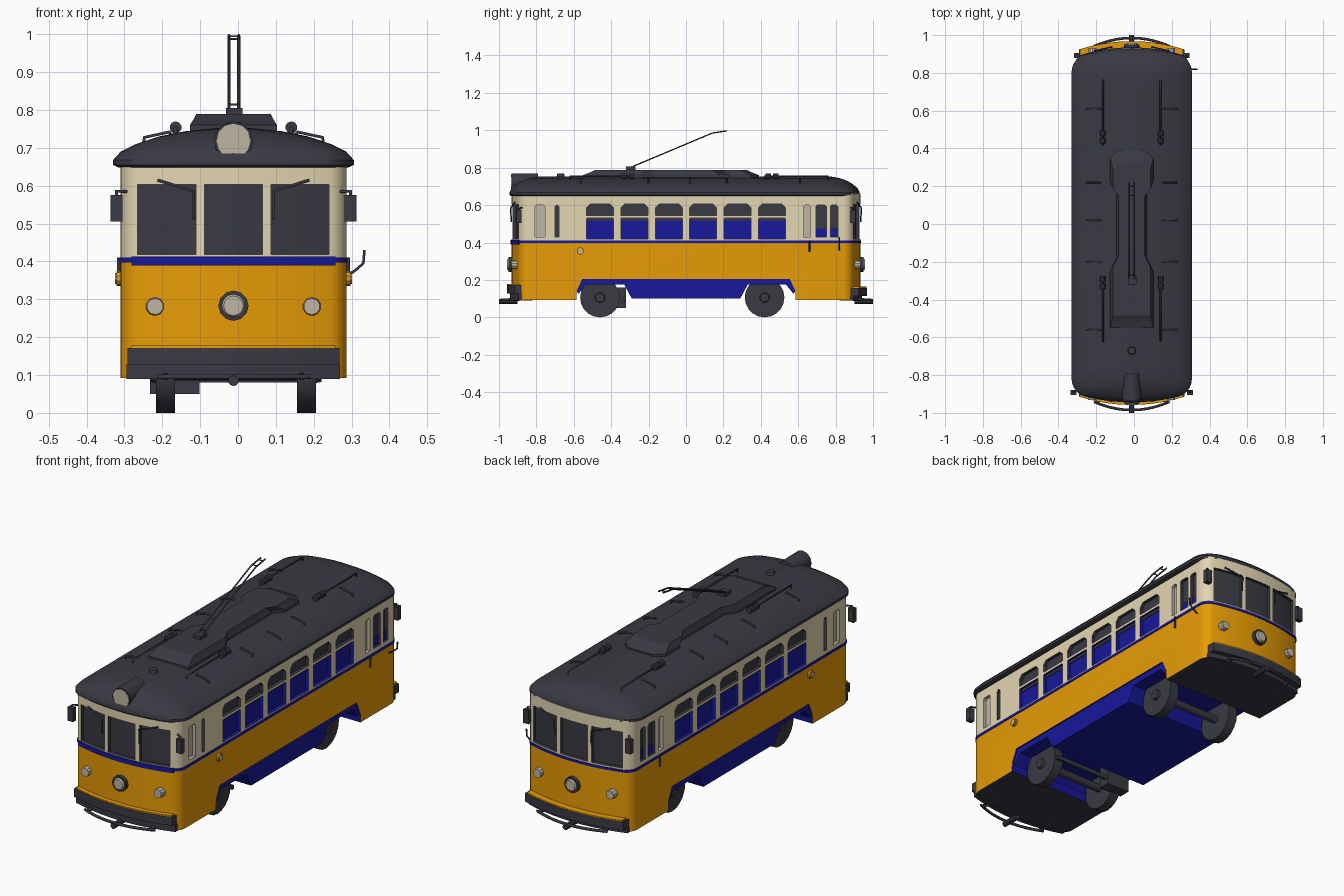
import bpy, bmesh, math
from mathutils import Vector, Matrix

if "Cube" in bpy.data.objects:
    bpy.data.objects.remove(bpy.data.objects["Cube"])

SHIFT = -0.012                      # body sits slightly off the bounding centre
W, L, BOW, R = 0.298, 0.932, 0.05, 0.04
parts = []


def material(name, rgb, rough=0.8):
    m = bpy.data.materials.new(name)
    m.use_nodes = True
    m.diffuse_color = (*rgb, 1)
    node = m.node_tree.nodes["Principled BSDF"]
    node.inputs["Base Color"].default_value = (*rgb, 1)
    node.inputs["Roughness"].default_value = rough
    return m


YELLOW = material("amber yellow", (0.97, 0.40, 0.002))
CREAM = material("cream", (0.78, 0.67, 0.45))
BLUE = material("deep blue", (0.009, 0.009, 0.33))
DARK = material("charcoal", (0.041, 0.041, 0.056))
LENS = material("lamp glass", (0.52, 0.47, 0.36))


def finish(name, bm, mats, smooth=True):
    bmesh.ops.recalc_face_normals(bm, faces=bm.faces)
    me = bpy.data.meshes.new(name)
    bm.to_mesh(me)
    bm.free()
    for m in mats:
        me.materials.append(m)
    ob = bpy.data.objects.new(name, me)
    bpy.context.collection.objects.link(ob)
    parts.append((ob, smooth))
    return ob


def skin(bm, rings, bands=None, caps=(0, 0)):
    """Join equal closed rings into a capped solid."""
    vs = [[bm.verts.new(p) for p in ring] for ring in rings]
    n = len(vs[0])
    for k, (a, b) in enumerate(zip(vs, vs[1:])):
        for i in range(n):
            j = (i + 1) % n
            bm.faces.new((a[i], a[j], b[j], b[i])).material_index = bands[k] if bands else caps[0]
    bm.faces.new(vs[0]).material_index = caps[0]
    bm.faces.new(vs[-1]).material_index = caps[1]


def plan(w, l, bow, r, z):
    """Rounded rectangle whose two ends bow outwards."""
    quarter = [(w - r + r * math.cos(a), l - bow - r + r * math.sin(a))
               for a in [math.pi / 2 * i / 6 for i in range(7)]]
    quarter += [((w - r) * s / 6, l - bow) for s in range(5, 0, -1)]
    quarter = [(x, y + bow * (1 - (x / w) ** 2)) for x, y in quarter]
    half = quarter + [(0, l)] + [(-x, y) for x, y in reversed(quarter)]
    return [Vector((x, y, z)) for x, y in half + [(-x, -y) for x, y in half]]


def prism(bm, pts, x0, x1, mat=0):
    skin(bm, [[(x, y, z) for y, z in pts] for x in (x0, x1)], [mat], (mat, mat))


def arc_y(x, off=0):
    return L - BOW * (x / W) ** 2 + off


def arc_band(bm, end, x0, x1, z0, z1, o0, o1, mat=0, n=10):
    rings = []
    for i in range(n + 1):
        x = x0 + (x1 - x0) * i / n
        a, b = end * arc_y(x, o0), end * arc_y(x, o1)
        rings.append([(x, a, z0), (x, b, z0), (x, b, z1), (x, a, z1)])
    skin(bm, rings, [mat] * n, (mat, mat))


def box(name, mat, x, y, z):
    bm = bmesh.new()
    prism(bm, [(y[0], z[0]), (y[1], z[0]), (y[1], z[1]), (y[0], z[1])], *x)
    return finish(name, bm, [mat], False)


def rod(name, mat, a, b, r0, r1=None, n=16):
    a, b = Vector(a), Vector(b)
    bm = bmesh.new()
    turn = (b - a).to_track_quat('Z', 'Y').to_matrix().to_4x4()
    bmesh.ops.create_cone(bm, cap_ends=True, segments=n, radius1=r0, radius2=r1 or r0,
                          depth=(b - a).length, matrix=Matrix.Translation((a + b) / 2) @ turn)
    return finish(name, bm, [mat])


def tube(name, pts, r):
    cu = bpy.data.curves.new(name, 'CURVE')
    cu.dimensions = '3D'
    cu.bevel_depth, cu.bevel_resolution, cu.use_fill_caps = r, 1, True
    sp = cu.splines.new('POLY')
    sp.points.add(len(pts) - 1)
    for p, co in zip(sp.points, pts):
        p.co = (*co, 1)
    cu.materials.append(DARK)
    ob = bpy.data.objects.new(name, cu)
    bpy.context.collection.objects.link(ob)
    parts.append((ob, False))


# Body shell: yellow panels, thin raised blue belt, cream window band
bm = bmesh.new()
rings = [plan(W + o, L + o, BOW, R, z) for z, o in
         [(0.092, 0), (0.397, 0), (0.397, 0.003), (0.41, 0.003), (0.41, 0), (0.662, 0)]]
skin(bm, rings, [0, 2, 2, 2, 1], (3, 1))
COLOURS = [YELLOW, CREAM, BLUE, DARK, LENS]
body = finish("body_shell", bm, COLOURS)

# Cutter: wheel well plus every window recess
bm = bmesh.new()
prism(bm, [(-0.59, 0.0), (0.59, 0.0), (0.585, 0.14), (0.555, 0.205), (-0.555, 0.205), (-0.585, 0.14)],
      -0.5, 0.5, 2)


def pane(side, y, h, z0, z1, clip, mat):
    prism(bm, [(y - h, z0), (y + h, z0), (y + h, z1 - clip), (y + h - clip, z1),
               (y - h + clip, z1), (y - h, z1 - clip)], side * (W - 0.018), side * (W + 0.05), mat)


for side in (-1, 1):
    for i in range(6):
        pane(side, -0.46 + i * 0.184, 0.072, 0.418, 0.532, 0.004, 2)
        pane(side, -0.46 + i * 0.184, 0.072, 0.545, 0.606, 0.02, 3)
    for y, h, mat in ((-0.78, 0.026, 4), (-0.69, 0.01, 3), (0.647, 0.018, 4), (0.722, 0.028, 3), (0.792, 0.02, 3)):
        pane(side, y, h, 0.43, 0.6, 0.008, mat)
for end in (-1, 1):
    for x in (-0.176, 0, 0.176):
        arc_band(bm, end, x - 0.077, x + 0.077, 0.418, 0.603, -0.018, 0.05, 3)
cutter = finish("window_cutter", bm, COLOURS)
cutter.hide_render = True
mod = body.modifiers.new("openings", 'BOOLEAN')
mod.operation, mod.solver, mod.object = 'DIFFERENCE', 'EXACT', cutter
bpy.context.view_layer.objects.active = body
bpy.ops.object.modifier_apply(modifier="openings")
parts.pop()
bpy.data.objects.remove(cutter)

# Deeper blue belt across the front
bm = bmesh.new()
arc_band(bm, -1, -0.27, 0.27, 0.389, 0.413, -0.01, 0.005)
finish("front_belt", bm, [BLUE])

# Linings behind the side windows
for s in (-1, 1):
    lining = sorted((s * (W - 0.03), s * (W - 0.013)))
    box("window_header", DARK, lining, (-0.54, 0.54), (0.518, 0.538))
    box("rear_door_lining", BLUE, lining, (0.69, 0.82), (0.42, 0.475))

# Blue skirt with wheel arches
half = [(0.29, 0.1), (0.33, 0.175), (0.535, 0.175), (0.575, 0.125), (0.585, 0.14), (0.555, 0.21)]
bm = bmesh.new()
prism(bm, half + [(-y, z) for y, z in reversed(half)], -0.29, 0.29)
finish("skirt", bm, [BLUE], False)

# Domed roof
bm = bmesh.new()
rings = [plan(0.318 - d, 0.936 - d * 0.55, 0.05 * (1 - d * 2), min(0.07, 0.3 - d * 0.9), z) for d, z in
         [(0.015, 0.648), (0, 0.655), (0, 0.668), (0.02, 0.69), (0.06, 0.71),
          (0.12, 0.73), (0.19, 0.744), (0.27, 0.752)]]
skin(bm, rings)
finish("roof", bm, [DARK]).location.y = -0.008

# Roof housing: wide at both ends, narrow between
bm = bmesh.new()
half = [(0.07, 0.39), (0.115, 0.35), (0.115, 0.23), (0.08, 0.18), (0.08, -0.18), (0.115, -0.25), (0.115, -0.55)]
outline = half + [(-x, y) for x, y in reversed(half)]
skin(bm, [[(x * k, y * k + 0.08 * (k - 1), z) for x, y in outline]
          for k, z in ((1, 0.735), (1, 0.76), (0.92, 0.775), (0.86, 0.789))])
finish("roof_housing", bm, [DARK], False)

# Trolley pole
for x in (-0.012, 0.014):
    tube("trolley_pole", [(x, -0.3, 0.8), (x, 0.14, 0.985), (x, 0.22, 0.997)], 0.004)
for y, z in ((-0.27, 0.815), (0.15, 0.988), (0.2, 0.995)):
    tube("pole_crossbar", [(-0.014, y, z), (0.016, y, z)], 0.003)
box("pole_base", DARK, (-0.02, 0.024), (-0.32, -0.27), (0.78, 0.806))

# Roof headlamp and vent
rod("roof_lamp", DARK, (0, -0.93, 0.718), (0, -0.79, 0.725), 0.052, 0.045, 12)
rod("roof_lamp_glass", LENS, (0, -0.935, 0.718), (0, -0.929, 0.718), 0.046, n=12)
rod("roof_vent", DARK, (0, -0.67, 0.74), (0, -0.67, 0.768), 0.025, 0.018)

# Roof conduits, insulators and brackets
for s in (-1, 1):
    x = s * 0.153
    for y0, y1, yi in ((0.42, 0.76, 0.44), (-0.62, -0.28, -0.33)):
        tube("roof_conduit", [(x, y0, 0.73), (x, y0, 0.754), (x, y1, 0.754), (x, y1, 0.73)], 0.005)
        for k in (0, 0.04):
            rod("insulator", DARK, (x, yi + k - 0.014, 0.754), (x, yi + k + 0.014, 0.754), 0.016, n=10)
    for y in (0.61, 0.22, 0.02, -0.2, -0.56):
        tube("roof_bracket", [(s * 0.16, y, 0.73), (s * 0.17, y, 0.742), (s * 0.235, y, 0.728),
                              (s * 0.24, y, 0.7)], 0.005)

# Ends: lamps, bumper, ledge, guard rail, coupler, wipers, mirrors
for e in (-1, 1):
    rod("headlamp_shell", DARK, (0, e * (L - 0.02), 0.283), (0, e * (L + 0.018), 0.283), 0.04, n=12)
    rod("headlamp_glass", LENS, (0, e * (L + 0.016), 0.283), (0, e * (L + 0.026), 0.283), 0.032, 0.026, 12)
    for x in (-0.207, 0.207):
        y = arc_y(x)
        rod("marker_lamp", LENS, (x, e * (y - 0.02), 0.281), (x, e * (y + 0.025), 0.281), 0.026, 0.022, 10)
    top, reach = (0.172, 0.026) if e < 0 else (0.158, 0.036)
    bm = bmesh.new()
    arc_band(bm, e, -0.28, 0.28, top - 0.044, top, -0.02, reach)
    arc_band(bm, e, -0.282, 0.282, 0.09, top - 0.044, -0.02, 0.008)
    finish("bumper", bm, [DARK])
    bm = bmesh.new()
    arc_band(bm, e, -0.27, 0.27, top - 0.002, top + 0.006, -0.01, reach - 0.002)
    finish("bumper_ledge", bm, [YELLOW])
    tube("guard_rail", [(x, e * (0.985 - 1.1 * x * x), 0.095)
                        for x in [i * 0.04 - 0.2 for i in range(11)]], 0.007)
    for x in (-0.18, 0.18):
        tube("guard_stay", [(x, e * 0.95, 0.095), (x, e * 0.82, 0.1)], 0.01)
    rod("coupler", DARK, (0, e * 0.9, 0.085), (0, e * 1.0, 0.085), 0.014, n=10)
    for s in (-1, 1):
        x0, x1 = s * 0.2, s * 0.105
        tube("wiper", [(x0, e * arc_y(x0, 0.006), 0.615), (x1, e * arc_y(x1, 0.012), 0.585),
                       (x1, e * arc_y(x1, 0.008), 0.51)], 0.004)
        mx = s * (0.309 if e < 0 else 0.29)
        box("mirror", DARK, (mx - 0.016, mx + 0.016), sorted((e * 0.88, e * 0.905)), (0.505, 0.575))
        tube("mirror_arm", [(mx, e * 0.89, 0.56), (mx, e * 0.89, 0.585), (s * 0.27, e * 0.87, 0.585)], 0.005)

# Side lamps, rear door handles and hooked lever
for s in (-1, 1):
    rod("side_lamp", YELLOW, (s * 0.29, -0.565, 0.355), (s * 0.309, -0.565, 0.355), 0.02, n=10)
    rod("side_lamp_glass", LENS, (s * 0.305, -0.565, 0.355), (s * 0.313, -0.565, 0.355), 0.014, n=10)
    tube("door_handle", [(s * 0.303, 0.66, 0.41), (s * 0.303, 0.66, 0.35)], 0.005)
tube("side_lever", [(0.295, 0.82, 0.36), (0.32, 0.82, 0.375), (0.343, 0.82, 0.395), (0.346, 0.82, 0.43)], 0.004)

# Wheels, axles and brake gear
for y in (-0.46, 0.42):
    rod("axle", DARK, (-0.18, y, 0.106), (0.2, y, 0.106), 0.02)
    for s in (-1, 1):
        x = s * 0.186 + 0.007
        rod("wheel", DARK, (x - 0.025, y, 0.106), (x + 0.025, y, 0.106), 0.106, n=20)
        rod("wheel_hub", DARK, (x, y, 0.106), (x + s * 0.04, y, 0.106), 0.032, 0.024, 12)
box("brake_box", DARK, (-0.22, -0.09), (-0.38, -0.32), (0.05, 0.16))
box("brake_beam", DARK, (-0.22, 0.22), (-0.345, -0.33), (0.08, 0.1))

# Shading and final placement
for ob, smooth in parts:
    ob.location.x += SHIFT
    if smooth:
        bpy.ops.object.select_all(action='DESELECT')
        ob.select_set(True)
        bpy.context.view_layer.objects.active = ob
        bpy.ops.object.shade_smooth_by_angle(angle=math.radians(32))
